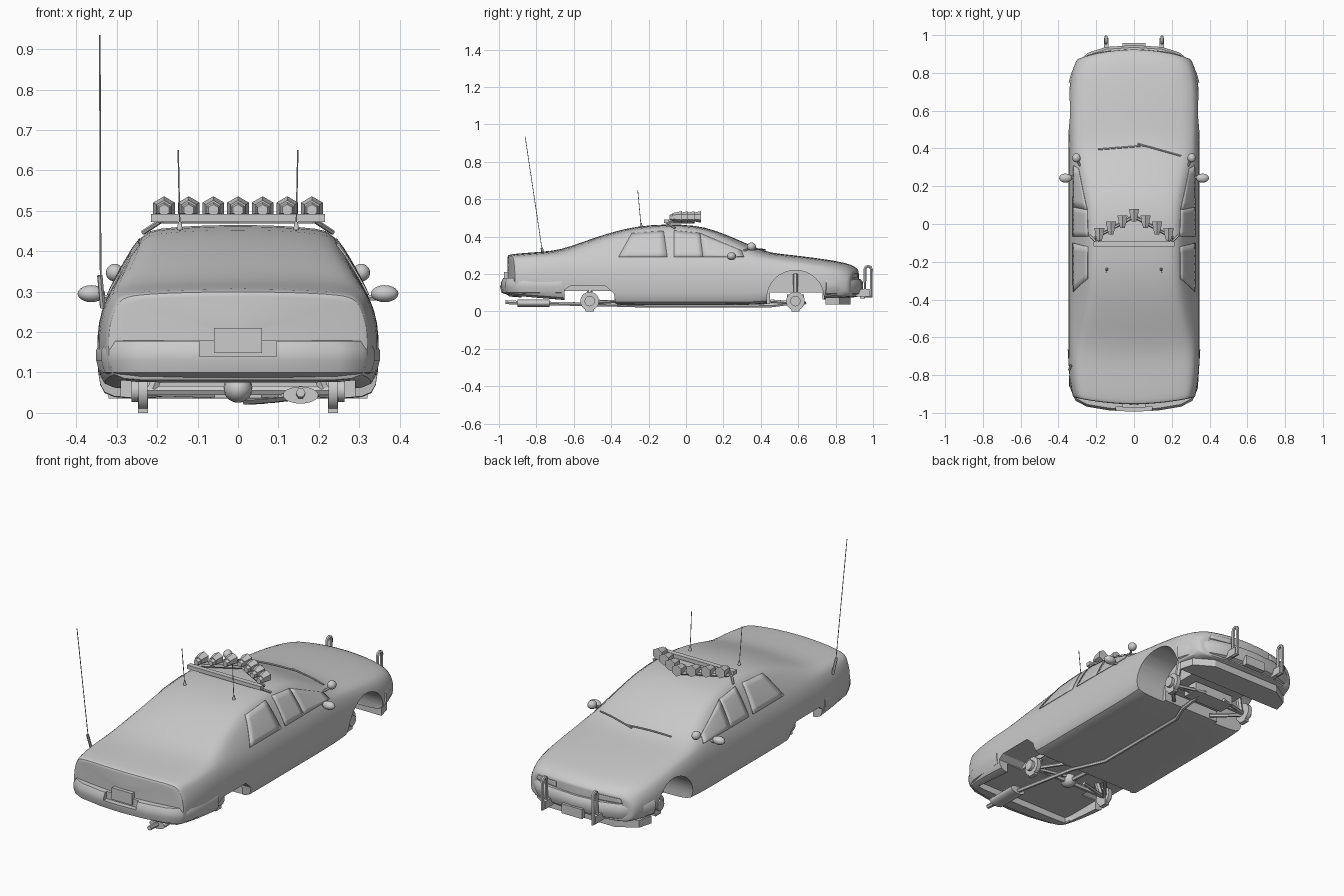
import bpy, bmesh, math
from mathutils import Vector, Matrix
from mathutils.bvhtree import BVHTree

if "Cube" in bpy.data.objects:
    bpy.data.objects.remove(bpy.data.objects["Cube"])


def activate(o):
    bpy.ops.object.select_all(action='DESELECT')
    o.select_set(True)
    bpy.context.view_layer.objects.active = o


def smooth(o, angle=35):
    activate(o)
    if angle:
        bpy.ops.object.shade_smooth_by_angle(angle=math.radians(angle))


def finish(name, bm, angle=35):
    bmesh.ops.recalc_face_normals(bm, faces=bm.faces)
    me = bpy.data.meshes.new(name)
    bm.to_mesh(me)
    bm.free()
    o = bpy.data.objects.new(name, me)
    bpy.context.collection.objects.link(o)
    smooth(o, angle)
    return o


def skin(name, rings, closed=True, angle=0):
    bm = bmesh.new()
    vs = [[bm.verts.new(p) for p in r] for r in rings]
    n = len(vs[0])
    for a, b in zip(vs, vs[1:]):
        for i in range(n if closed else n - 1):
            bm.faces.new((a[i], a[(i + 1) % n], b[(i + 1) % n], b[i]))
    if closed:
        bm.faces.new(vs[0])
        bm.faces.new(vs[-1])
    return finish(name, bm, angle)


def prism(name, pts, x0, x1):
    return skin(name, [[(x, y, z) for y, z in pts] for x in (x0, x1)])


def box(name, x0, x1, y0, y1, z0, z1):
    return prism(name, [(y0, z0), (y1, z0), (y1, z1), (y0, z1)], x0, x1)


def cone(name, c, r1, r2, depth, axis, n=20):
    bm = bmesh.new()
    m = Matrix.Translation(c) @ Vector(axis).to_track_quat('Z', 'Y').to_matrix().to_4x4()
    bmesh.ops.create_cone(bm, cap_ends=True, segments=n, radius1=r1, radius2=r2, depth=depth, matrix=m)
    return finish(name, bm, 40 if n > 8 else 0)


def ball(name, c, r):
    bm = bmesh.new()
    bmesh.ops.create_uvsphere(bm, u_segments=16, v_segments=10, radius=1,
                              matrix=Matrix.Translation(c) @ Matrix.Diagonal((*r, 1)))
    return finish(name, bm, 60)


def tube(name, pts, r, cyclic=False):
    cu = bpy.data.curves.new(name, 'CURVE')
    cu.dimensions, cu.bevel_depth, cu.bevel_resolution, cu.use_fill_caps = '3D', r, 1, True
    sp = cu.splines.new('POLY')
    sp.points.add(len(pts) - 1)
    for p, q in zip(sp.points, pts):
        p.co = (*q, 1)
    sp.use_cyclic_u = cyclic
    o = bpy.data.objects.new(name, cu)
    bpy.context.collection.objects.link(o)
    activate(o)
    bpy.ops.object.convert(target='MESH')
    smooth(bpy.context.object, 50)


def cut(o, cutters):
    for c in cutters:
        c.hide_render = True
        m = o.modifiers.new('cut', 'BOOLEAN')
        m.operation, m.solver, m.object = 'DIFFERENCE', 'EXACT', c
        activate(o)
        bpy.ops.object.modifier_apply(modifier=m.name)
        bpy.data.objects.remove(c)


# Body centre line: y, crown height, half width of the upper rail
spine = [(-.955, .30, .28), (-.94, .306, .283), (-.88, .312, .288), (-.78, .319, .29), (-.67, .329, .288),
         (-.55, .374, .27), (-.4, .424, .248), (-.27, .456, .238), (-.1, .469, .236), (.05, .461, .236),
         (.15, .438, .245), (.3, .376, .265), (.42, .32, .285), (.5, .309, .28), (.62, .296, .275),
         (.76, .278, .27), (.86, .259, .265), (.905, .242, .255), (.925, .22, .245)]


def section(st, s=1.0):
    """Cross-section ring; width, sill, belt and plan bow follow from y."""
    y, zt, rx = st
    taper = max(0, abs(y) - .7) / .25
    w = .349 - (.064 if y > 0 else .024) * taper ** 3
    bow = .07 * min(1, y / .4) if y > 0 else .045 * max(-1, y / .65)
    zb = .035 + .045 * max(0, abs(y) - .4) / .55
    bx, bz = .934 * w, min(.287, zt - .035)
    rz = zt - (.019 if rx < .26 and zt > .37 else .013)
    lo = zb + .025
    half = [(0, zb), (.6 * w, zb), (.92 * w, zb), (.985 * w, lo), (w, lo + .35 * (bz - lo)),
            (.995 * w, lo + .7 * (bz - lo)), (bx, bz), ((bx + rx) / 2 + .003, (bz + rz) / 2),
            (rx, rz), (.85 * rx, (rz + zt) / 2), (.45 * rx, rz + .9 * (zt - rz)), (0, zt)]
    ring = half + [(-x, z) for x, z in half[-2:0:-1]]
    zm = (zb + zt) / 2
    return [(x * s, y - bow * (x * s / .35) ** 2, zm + (z - zm) * s) for x, z in ring]


# Body shell with domed ends
caps = (.2, .6, .94)
body = skin('body', [section(spine[0], s) for s in caps] + [section(p) for p in spine]
            + [section(spine[-1], s) for s in caps[::-1]])
body.modifiers.new('sub', 'SUBSURF').levels = 1
activate(body)
bpy.ops.object.modifier_apply(modifier='sub')

# Wheel wells and underbody cavities
arc = [i * math.pi / 16 for i in range(17)]
front_arch = [(.738, -.05)] + [(.585 + .153 * math.cos(a), .07 + .15 * math.sin(a)) for a in arc] + [(.432, -.05)]
rear_arch = [(-.65, -.05), (-.65, .115), (-.62, .135), (-.43, .135), (-.385, .095), (-.365, -.05)]
cutters = [box('cut', -.29, .29, -.88, -.37, -.05, .11), box('cut', -.2, .2, .45, .73, -.05, .1)]
for s in (-1, 1):
    cutters += [prism('cut', front_arch, s * .17, s * .5), prism('cut', rear_arch, s * .2, s * .5)]
cut(body, cutters)
smooth(body, 32)
bm = bmesh.new()
bm.from_mesh(body.data)
tree = BVHTree.FromBMesh(bm)
bm.free()


def panel(name, corners, to3d, direction, n=6):
    """Thin plate laid on the body: four flat corners projected along a direction."""
    a, b, c, d = map(Vector, corners)
    way = Vector(direction)
    rows = []
    for i in range(n + 1):
        ps = [Vector(to3d(*a.lerp(b, i / n).lerp(d.lerp(c, i / n), j / n))) for j in range(n + 1)]
        rows.append([(tree.ray_cast(p, way)[0] or p * .3) - way * .002 for p in ps])
    o = skin(name, rows, False, 35)
    m = o.modifiers.new('thick', 'SOLIDIFY')
    m.thickness, m.offset = .004, 0
    bpy.ops.object.modifier_apply(modifier='thick')


# Side windows and headlights
sill = .292
for s in (-1, 1):
    for nm, y0, y1, top1, top0 in (('rear_side_window', -.36, -.10, (-.12, .43), (-.29, .417)),
                                   ('front_side_window', -.065, .09, (.075, .418), (-.065, .432)),
                                   ('front_quarter_window', .09, .31, (.295, .325), (.075, .418))):
        panel(nm, [(y0, sill), (y1, sill), top1, top0], lambda y, z: (s, y, z), (-s, 0, 0))
    panel('headlight', [(s * .12, .178), (s * .25, .178), (s * .24, .2), (s * .12, .205)],
          lambda x, z: (x, 2, z), (0, -1, 0))


def bumper(name, half, sect):
    """Sweep a (depth, height) section round a mirrored plan path."""
    path = [Vector((-x, y)) for x, y in half[:0:-1]] + [Vector(p) for p in half]
    rings = []
    for i, p in enumerate(path):
        t = path[min(i + 1, len(path) - 1)] - path[max(i - 1, 0)]
        n = Vector((-t.y, t.x)).normalized()
        if n.dot(Vector((0, half[0][1] * .5)) - p) < 0:
            n = -n
        rings.append([(*(p + n * d), z) for d, z in sect])
    return skin(name, rings, True, 40)


# Bumpers and plates
rear = bumper('rear_bumper', [(0, -.994), (.13, -.987), (.25, -.967), (.31, -.935), (.338, -.87), (.351, -.665)],
              [(.05, .18), (.012, .178), (0, .155), (0, .13), (.008, .1), (.05, .085)])
cut(rear, [box('cut', -.095, .095, -1.1, -.965, .14, .25)])
smooth(rear, 40)
box('rear_plate', -.06, .06, -.972, -.95, .148, .21)
bumper('front_bumper', [(0, .947), (.15, .937), (.24, .908), (.3, .86), (.332, .8), (.346, .75)],
       [(.05, .175), (.012, .172), (0, .155), (0, .12), (.01, .095), (.05, .075)])
box('front_plate', -.06, .06, .93, .958, .07, .12)

# Lower front pan
pan = [(.32, .745), (.3, .82), (.2, .88)]
pan += [(-x, y) for x, y in pan[::-1]]
skin('front_pan', [[(x, y, z) for x, y in pan] for z in (.036, .075)])

# Push bars: upright loops
for s in (-1, 1):
    x = s * .148
    loop = [(x, .974 + .017 * math.cos(a), .225 + .017 * math.sin(a)) for a in arc[::4]]
    tube('push_bar', loop + [(x, .957, .08), (x, .991, .08)], .009, True)
    box('push_bar_bracket', x - .012, x + .012, .9, .985, .08, .12)

# Roof lights in a V on their bar
box('light_bar', -.215, .215, -.118, -.092, .472, .492)
for i in range(-3, 4):
    x, y = i * .061, .055 - abs(i) * .034
    cone('roof_lamp', (x, y, .505), .021, .031, .05, (0, 1, 0), 6)
    cone('roof_lamp_back', (x, y - .032, .502), .014, .02, .02, (0, 1, 0), 6)
for s in (-1, 1):
    tube('lamp_arm', [(0, .04, .477), (s * .2, -.07, .477), (s * .19, -.105, .477)], .009)
    tube('bar_foot', [(s * .19, -.105, .476), (s * .235, -.06, .446)], .006)

# Antennas
tube('tall_antenna', [(-.34, -.765, .30), (-.342, -.86, .935)], .002)
tube('antenna_mount', [(-.335, -.75, .26), (-.342, -.772, .34)], .007)
for s in (-1, 1):
    tube('roof_antenna', [(s * .144, -.24, .45), (s * .148, -.258, .65)], .0018)
    cone('antenna_foot', (s * .144, -.24, .463), .008, .004, .02, (0, 0, 1), 10)

# Mirrors and spotlights
for s in (-1, 1):
    ball('side_mirror', (s * .363, .243, .295), (.034, .024, .021))
    tube('mirror_stem', [(s * .315, .25, .285), (s * .35, .245, .285)], .008)
    ball('spotlight', (s * .305, .35, .347), (.022, .024, .022))
    tube('spotlight_stem', [(s * .305, .345, .34), (s * .28, .3, .32)], .006)

# Wipers resting on the windscreen
for a, b in (((-.19, .395, 1), (.06, .415, 1)), ((.02, .425, 1), (.25, .36, 1))):
    ps = [Vector(a).lerp(Vector(b), i / 6) for i in range(7)]
    tube('wiper', [tree.ray_cast(p, Vector((0, 0, -1)))[0] + Vector((0, 0, .005)) for p in ps], .004)

# Hubs and suspension
for y, top, arm in ((-.515, .115, .15), (.585, .2, -.13)):
    for s in (-1, 1):
        x = s * .235
        cone('brake_disc', (x, y, .055), .05, .05, .022, (1, 0, 0))
        cone('wheel_hub', (s * .248, y, .055), .028, .028, .03, (1, 0, 0), 12)
        box('knuckle', x - .012, x + .012, y - .022, y + .022, 0, .04)
        tube('trailing_arm', [(x, y, .045), (x / 2, y + arm, .055)], .01)
        tube('strut', [(x * .9, y, .06), (x * .8, y, top)], .014)
        tube('lateral_arm', [(x, y, .05), (x / 4, y + .05, .045)], .009)
    tube('axle', [(-.235, y, .055), (.235, y, .055)], .013)
ball('differential', (0, -.515, .06), (.036, .045, .035))
tube('driveshaft', [(0, -.5, .055), (0, -.36, .045)], .012)
box('front_crossmember', -.12, .12, .54, .63, .04, .09)

# Exhaust
tube('exhaust_pipe', [(.06, .6, .05), (.06, .46, .032), (.02, .36, .03), (.02, -.2, .03), (.09, -.38, .035),
                      (.155, -.76, .043)], .011)
turn = [k * math.pi / 10 for k in range(20)]
skin('muffler', [[(.155 + .044 * math.cos(a), y, .044 + .021 * math.sin(a)) for a in turn] for y in (-.9, -.73)],
     True, 40)
tube('tailpipe', [(.155, -.88, .045), (.155, -.965, .05)], .012)
